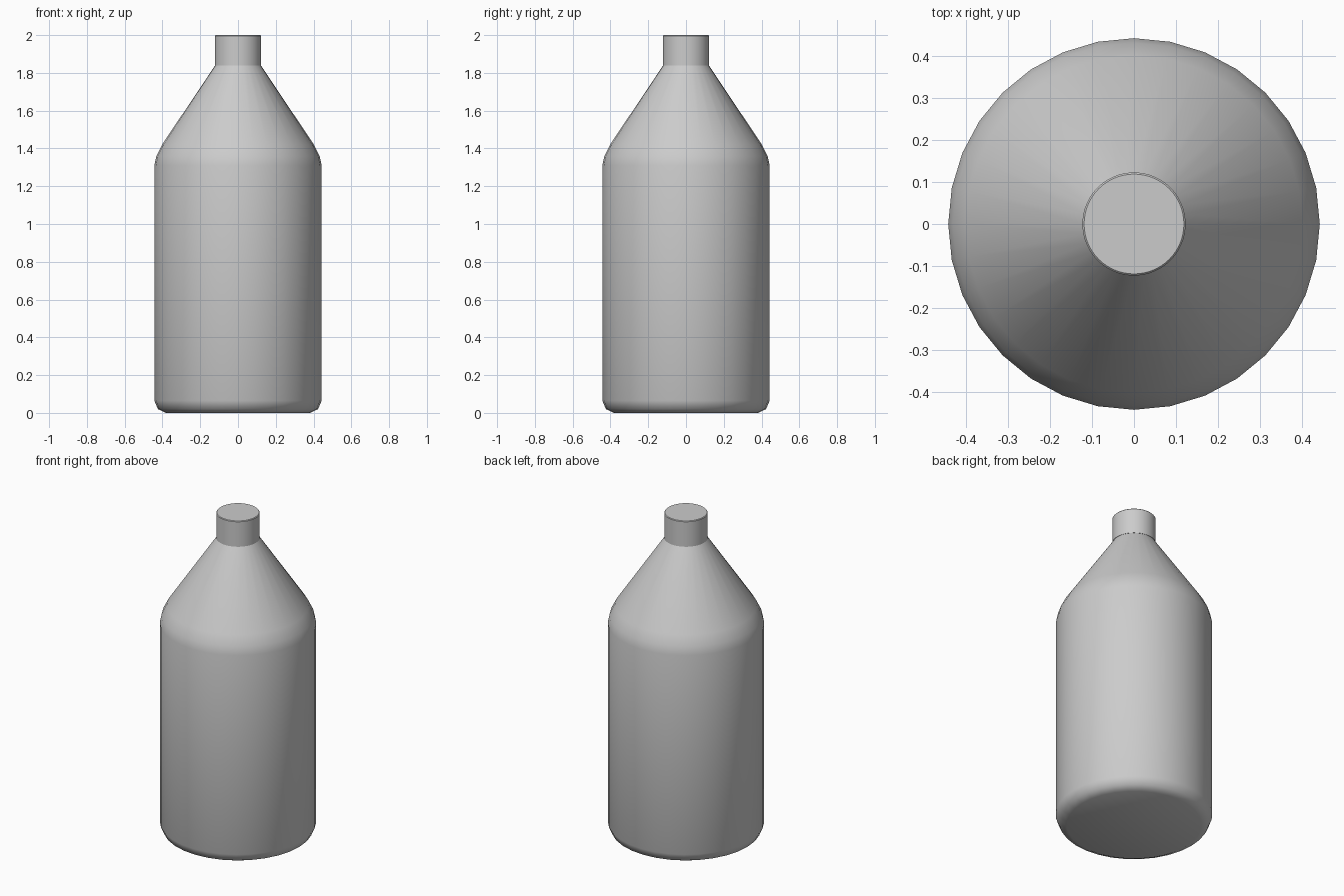
import bpy, bmesh, math

if "Cube" in bpy.data.objects:
    bpy.data.objects.remove(bpy.data.objects["Cube"])


def lathe(name, profile, sides, angle):
    """Spin an (r, z) profile into a closed, smooth-shaded solid."""
    bm = bmesh.new()
    rings = []
    for r, z in profile:
        rings.append([bm.verts.new((r * math.cos(2 * math.pi * i / sides),
                                    r * math.sin(2 * math.pi * i / sides), z))
                      for i in range(sides)])
    for low, high in zip(rings, rings[1:]):
        for i in range(sides):
            j = (i + 1) % sides
            bm.faces.new((low[i], low[j], high[j], high[i]))
    bm.faces.new(rings[0][::-1])
    bm.faces.new(rings[-1])
    mesh = bpy.data.meshes.new(name)
    bm.to_mesh(mesh)
    bm.free()
    obj = bpy.data.objects.new(name, mesh)
    bpy.context.collection.objects.link(obj)
    bpy.ops.object.select_all(action='DESELECT')
    obj.select_set(True)
    bpy.context.view_layer.objects.active = obj
    bpy.ops.object.shade_smooth_by_angle(angle=math.radians(angle))
    return obj


# Bottle body: chamfered foot, straight wall, rounded shoulder, cone
lathe("bottle_body", [(0.382, 0.0), (0.424, 0.02), (0.443, 0.065),
                      (0.443, 1.31), (0.432, 1.36), (0.402, 1.42),
                      (0.121, 1.84)], 32, 42)

# Cap: short cylinder with a fine edge bevel
lathe("cap", [(0.123, 1.84), (0.123, 1.996), (0.119, 2.0)], 64, 30)
